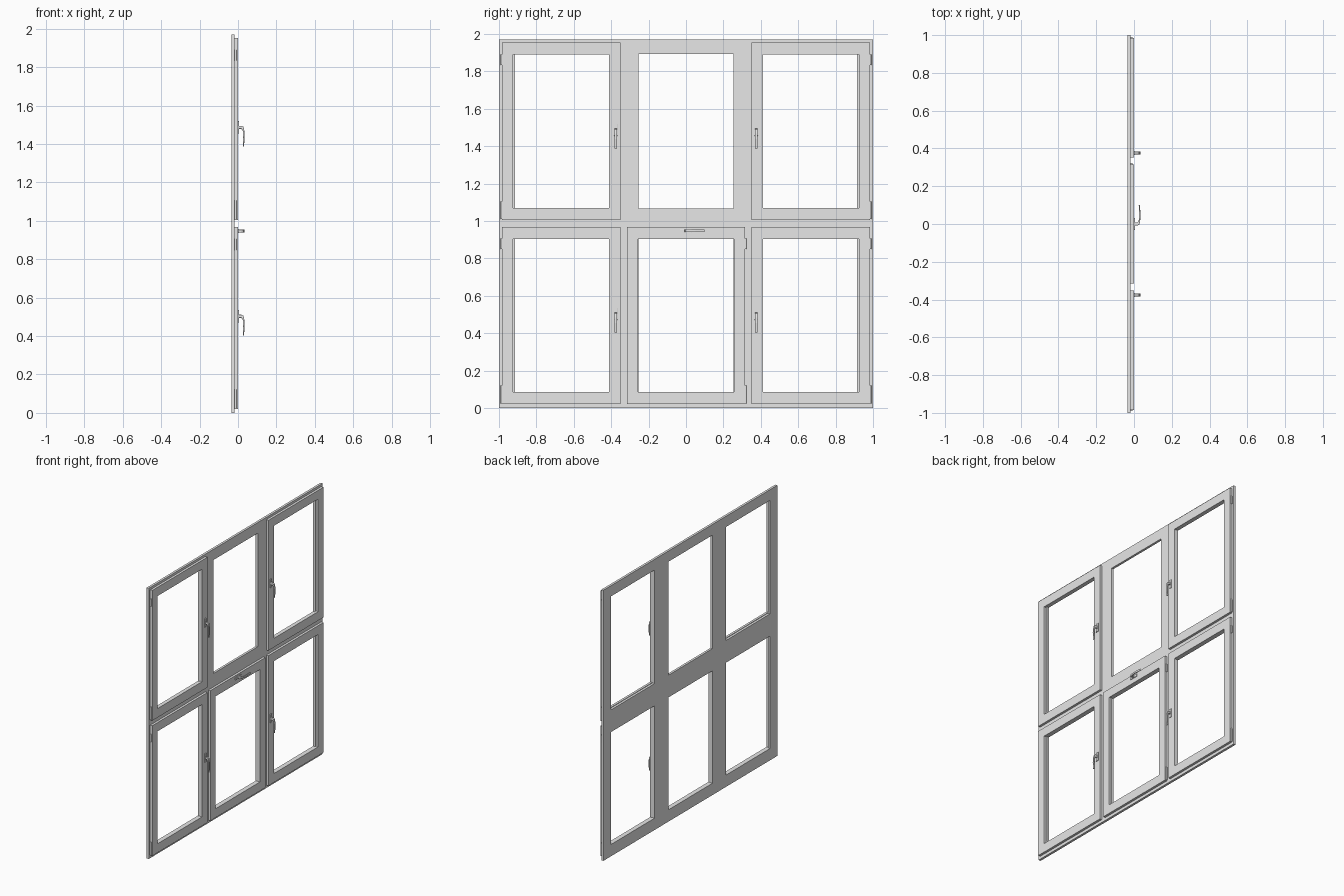
import bpy, bmesh, math
from mathutils import Matrix, Vector

cube = bpy.data.objects.get("Cube")
if cube:
    bpy.data.objects.remove(cube, do_unlink=True)

grey = bpy.data.materials.new("light_grey")
grey.use_nodes = True
COLOUR = (0.8, 0.8, 0.8, 1)
grey.diffuse_color = COLOUR
grey.node_tree.nodes["Principled BSDF"].inputs["Base Color"].default_value = COLOUR


def finish(name, bm):
    bmesh.ops.recalc_face_normals(bm, faces=bm.faces)
    mesh = bpy.data.meshes.new(name)
    bm.to_mesh(mesh)
    bm.free()
    mesh.materials.append(grey)
    obj = bpy.data.objects.new(name, mesh)
    bpy.context.collection.objects.link(obj)
    return obj


def extrude(bm, depth):
    res = bmesh.ops.extrude_face_region(bm, geom=bm.faces[:])
    moved = [g for g in res["geom"] if isinstance(g, bmesh.types.BMVert)]
    bmesh.ops.translate(bm, verts=moved, vec=depth)


def panel(name, outer, holes, x0, x1):
    """Upright slab with rectangular openings; rectangles are (y0, y1, z0, z1)."""
    bm = bmesh.new()
    rects = [outer] + holes
    ys = sorted({v for r in rects for v in r[:2]})
    zs = sorted({v for r in rects for v in r[2:]})
    grid = [[bm.verts.new((x0, y, z)) for z in zs] for y in ys]
    for i in range(len(ys) - 1):
        for j in range(len(zs) - 1):
            cy, cz = (ys[i] + ys[i + 1]) / 2, (zs[j] + zs[j + 1]) / 2
            if any(a < cy < b and c < cz < d for a, b, c, d in holes):
                continue
            bm.faces.new((grid[i][j], grid[i + 1][j], grid[i + 1][j + 1], grid[i][j + 1]))
    extrude(bm, Vector((x1 - x0, 0, 0)))
    return finish(name, bm)


def handle(name, y, z, angle=0):
    """Base plate and curved lever that hangs down before turning."""
    place = Matrix.Translation((-0.001, y, z)) @ Matrix.Rotation(angle, 4, "X")
    bm = bmesh.new()
    size = Matrix.Diagonal((0.006, 0.02, 0.064, 1))
    bmesh.ops.create_cube(bm, size=1, matrix=Matrix.Translation((0.003, 0, 0)) @ size)
    plate = finish(name + "_plate", bm)
    outline = [(0, -.008), (.021, -.008), (.029, -.003), (.034, .02), (.036, .05), (.032, .1),
               (.026, .1), (.028, .05), (.026, .02), (.019, .008), (0, .008)]
    bm = bmesh.new()
    bm.faces.new([bm.verts.new((x, -0.007, -t)) for x, t in outline])
    extrude(bm, Vector((0, 0.014, 0)))
    lever = finish(name + "_lever", bm)
    for obj in (plate, lever):
        obj.matrix_world = place
        bevel = obj.modifiers.new("soft_edges", "BEVEL")
        bevel.width = 0.0018
        bevel.segments = 2


def hinge(name, y, z0, z1):
    bm = bmesh.new()
    bmesh.ops.create_cone(bm, cap_ends=True, segments=16, radius1=0.006, radius2=0.006,
                          depth=z1 - z0, matrix=Matrix.Translation((-0.013, y, (z0 + z1) / 2)))
    obj = finish(name, bm)
    bpy.ops.object.select_all(action="DESELECT")
    obj.select_set(True)
    bpy.context.view_layer.objects.active = obj
    bpy.ops.object.shade_smooth_by_angle(angle=math.radians(40))


# Fixed outer frame with six openings
BACK, MID, FACE = -0.035, -0.018, -0.001
columns = [(-0.915, -0.412), (-0.254, 0.254), (0.412, 0.915)]
rows = [(0.086, 0.904), (1.066, 1.892)]
panel("outer_frame", (-1, 1, 0, 1.97), [c + r for c in columns for r in rows], BACK, MID)

# Side sashes, with a handle on the inner stile and hinges on the outer one
for row, z0, z1 in (("lower", 0.021, 0.968), ("upper", 1.005, 1.953)):
    for side, s in (("right", -1), ("left", 1)):
        label = row + "_" + side
        ya, yb = sorted((s * 0.351, s * 0.984))
        ha, hb = sorted((s * 0.413, s * 0.924))
        panel(label + "_sash", (ya, yb, z0, z1), [(ha, hb, z0 + 0.065, z1 - 0.064)], MID, FACE)
        handle(label + "_handle", s * 0.376, z0 + 0.482)
        hinge(label + "_bottom_hinge", s * 0.985, z0 + 0.004, z0 + 0.1)
        hinge(label + "_top_hinge", s * 0.985, z1 - 0.119, z1 - 0.063)

# Lower middle sash, with its handle lying on the top rail
panel("lower_middle_sash", (-0.316, 0.316, 0.021, 0.968), [(-0.256, 0.256, 0.086, 0.904)], MID, FACE)
handle("lower_middle_handle", 0, 0.947, math.pi / 2)
hinge("lower_middle_bottom_hinge", 0.318, 0.025, 0.121)
hinge("lower_middle_top_hinge", 0.318, 0.849, 0.905)
